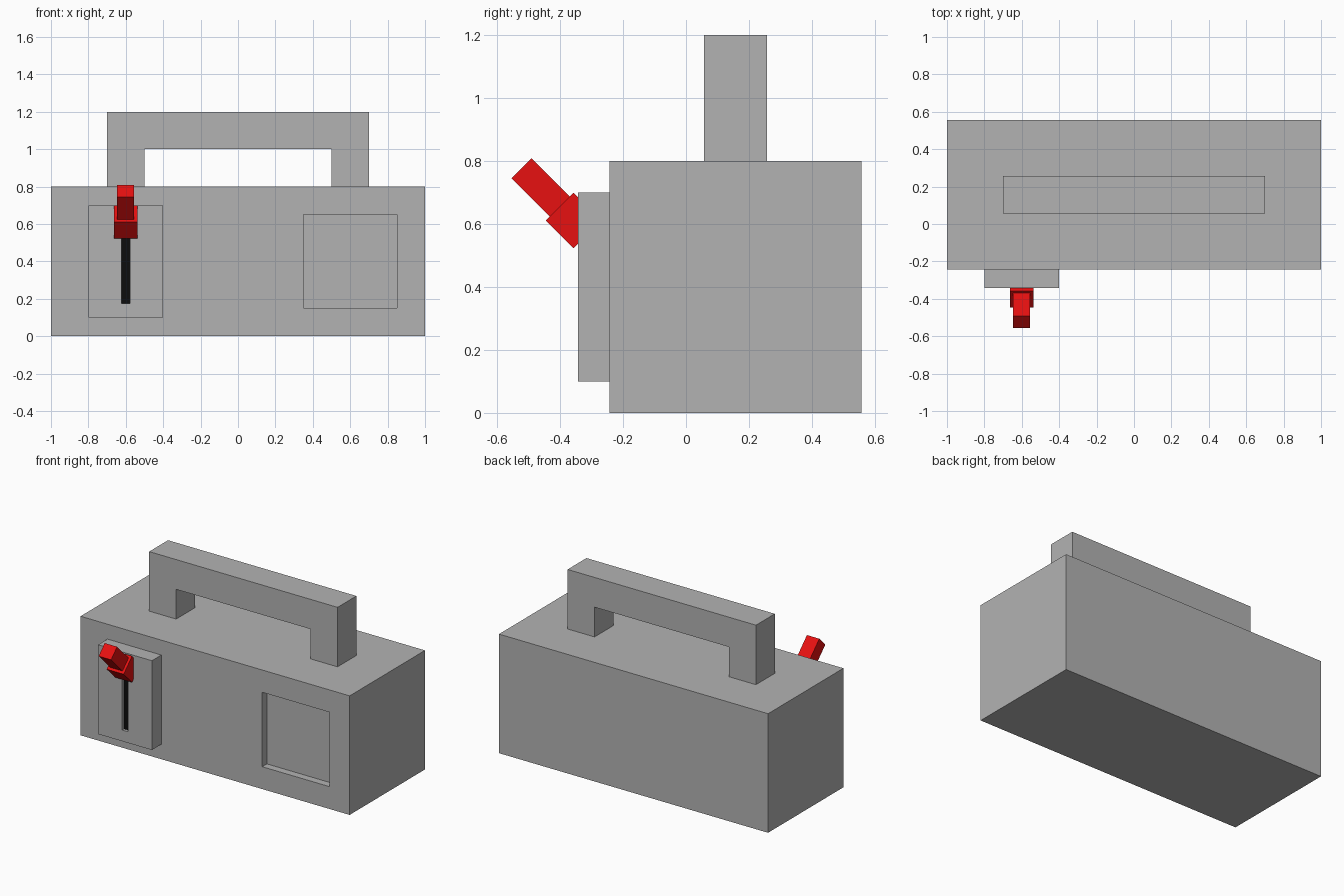
import bpy, bmesh, math
from mathutils import Matrix

old = bpy.data.objects.get("Cube")
if old:
    bpy.data.objects.remove(old, do_unlink=True)


def material(name, rgb):
    m = bpy.data.materials.new(name)
    m.use_nodes = True
    m.diffuse_color = (*rgb, 1)
    bsdf = next(n for n in m.node_tree.nodes if n.type == 'BSDF_PRINCIPLED')
    bsdf.inputs["Base Color"].default_value = (*rgb, 1)
    return m


GREY = material("casing grey", (0.45, 0.45, 0.45))
RED = material("lever red", (0.9, 0.006, 0.006))
BLACK = material("slot black", (0.004, 0.004, 0.004))


def finish(name, bm, *mats):
    bmesh.ops.recalc_face_normals(bm, faces=bm.faces[:])
    me = bpy.data.meshes.new(name)
    bm.to_mesh(me)
    bm.free()
    for m in mats:
        me.materials.append(m)
    ob = bpy.data.objects.new(name, me)
    bpy.context.collection.objects.link(ob)
    return ob


def recessed_box(name, x, y, z, rx, rz, depth, mats):
    """Box with a rectangular pocket in its front face; last material on the pocket floor."""
    bm = bmesh.new()

    def ring(xs, yy, zs):
        return [bm.verts.new((a, yy, b)) for a, b in
                ((xs[0], zs[0]), (xs[1], zs[0]), (xs[1], zs[1]), (xs[0], zs[1]))]

    rings = [ring(x, y[1], z), ring(x, y[0], z),
             ring(rx, y[0], rz), ring(rx, y[0] + depth, rz)]
    bm.faces.new(rings[0])
    for a, b in zip(rings, rings[1:]):
        for i in range(4):
            j = (i + 1) % 4
            bm.faces.new((a[i], a[j], b[j], b[i]))
    floor = bm.faces.new(rings[-1])
    floor.material_index = len(mats) - 1
    return finish(name, bm, *mats)


def tilted_box(name, size, matrix, mat):
    bm = bmesh.new()
    bmesh.ops.create_cube(bm, size=1, matrix=matrix @ Matrix.Diagonal((*size, 1)))
    return finish(name, bm, mat)


# Main case with a shallow square pocket
recessed_box("case", (-1, 1), (-0.243, 0.557), (0, 0.8),
             (0.35, 0.85), (0.15, 0.65), 0.05, [GREY])

# Lever plate with a narrow black slot
recessed_box("lever_plate", (-0.8, -0.4), (-0.343, -0.243), (0.1, 0.7),
             (-0.622, -0.578), (0.175, 0.625), 0.02, [GREY, BLACK])

# Carrying handle: U profile extruded in depth
bm = bmesh.new()
profile = [(-0.7, 0.8), (-0.5, 0.8), (-0.5, 1.0), (0.5, 1.0),
           (0.5, 0.8), (0.7, 0.8), (0.7, 1.2), (-0.7, 1.2)]
face = bm.faces.new([bm.verts.new((x, 0.057, z)) for x, z in profile])
ext = bmesh.ops.extrude_face_region(bm, geom=[face])
bmesh.ops.translate(bm, vec=(0, 0.2, 0),
                    verts=[v for v in ext["geom"] if isinstance(v, bmesh.types.BMVert)])
finish("carry_handle", bm, GREY)

# Lever: pivot block and arm, both tilted 45 degrees forward
pivot = Matrix.Translation((-0.601, -0.357, 0.611)) @ Matrix.Rotation(math.radians(45), 4, 'X')
tilted_box("lever_pivot", (0.126, 0.125, 0.125), pivot, RED)
tilted_box("lever_arm", (0.092, 0.09, 0.235),
           pivot @ Matrix.Translation((0, 0, 0.1175)), RED)
